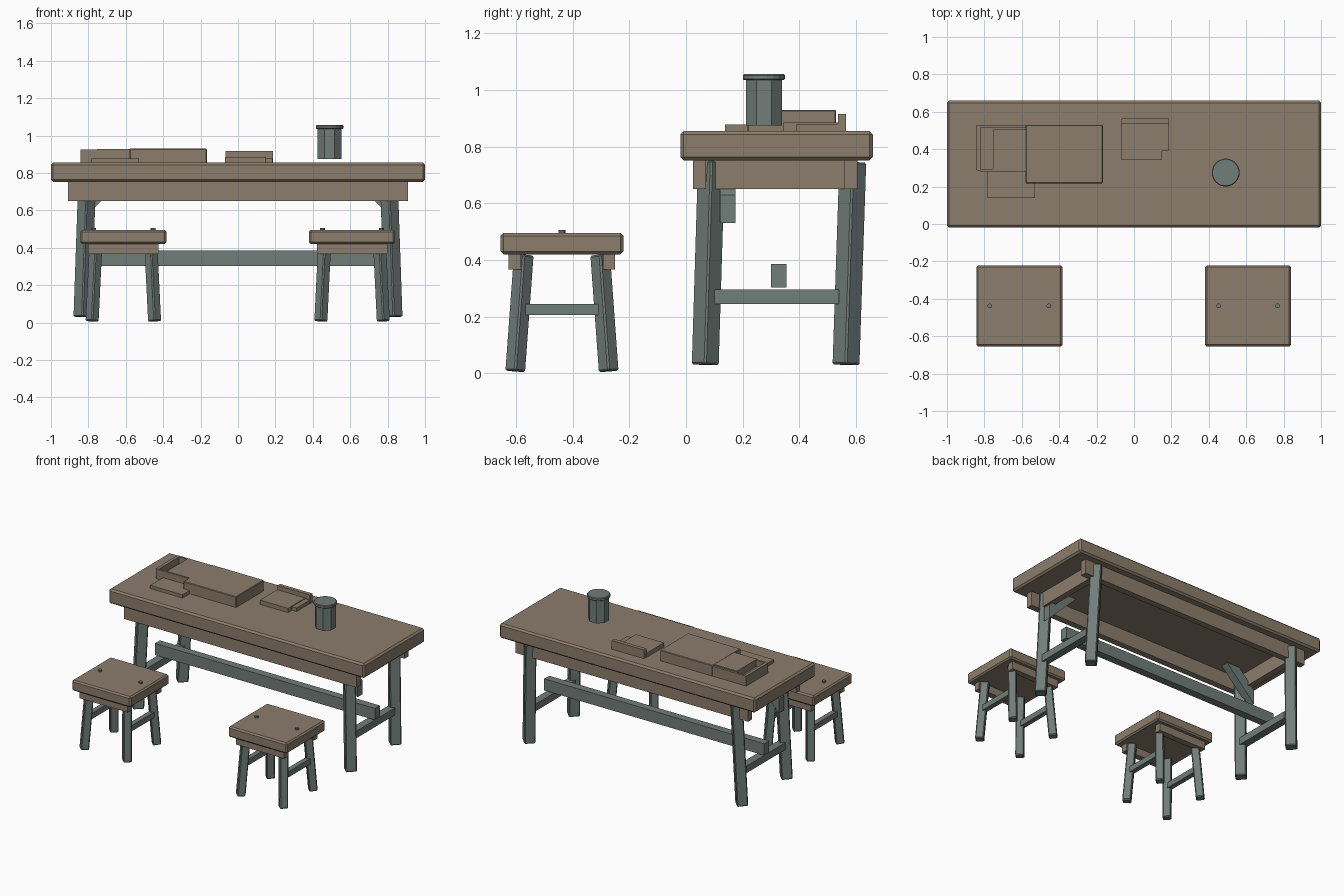
import bpy, bmesh
from math import pi
from mathutils import Vector, Matrix

if "Cube" in bpy.data.objects:
    bpy.data.objects.remove(bpy.data.objects["Cube"], do_unlink=True)


def material(name, rgb):
    mat = bpy.data.materials.new(name)
    mat.use_nodes = True
    color = (*rgb, 1)
    mat.diffuse_color = color
    mat.node_tree.nodes["Principled BSDF"].inputs["Base Color"].default_value = color
    return mat


brown = material("brown_wood", (0.26, 0.205, 0.148))
grey = material("grey_green_wood", (0.165, 0.205, 0.19))


def finish(name, bm, mat, bevel=0):
    bmesh.ops.recalc_face_normals(bm, faces=bm.faces)
    mesh = bpy.data.meshes.new(name)
    bm.to_mesh(mesh)
    bm.free()
    mesh.materials.append(mat)
    obj = bpy.data.objects.new(name, mesh)
    bpy.context.collection.objects.link(obj)
    if bevel:
        mod = obj.modifiers.new("Bevel", "BEVEL")
        mod.width = bevel
        mod.segments = 1
    return obj


def box(name, xs, ys, zs, mat=brown, bevel=0):
    """Axis-aligned block given its x, y and z ranges."""
    bm = bmesh.new()
    size = [abs(r[1] - r[0]) for r in (xs, ys, zs)]
    centre = [(r[0] + r[1]) / 2 for r in (xs, ys, zs)]
    bmesh.ops.create_cube(bm, size=1, matrix=Matrix.Translation(centre) @ Matrix.Diagonal((*size, 1)))
    return finish(name, bm, mat, bevel)


def leg(name, foot, top, side):
    """Leaning square post, turned corner-on to the front."""
    foot, top = Vector(foot), Vector(top)
    axis = top - foot
    turn = Vector((0, 0, 1)).rotation_difference(axis).to_matrix().to_4x4()
    place = Matrix.Translation((foot + top) / 2) @ turn @ Matrix.Rotation(pi / 4, 4, "Z")
    bm = bmesh.new()
    bmesh.ops.create_cube(bm, size=1, matrix=place @ Matrix.Diagonal((side, side, axis.length, 1)))
    return finish(name, bm, grey, 0.006)


def cylinder(name, centre, radius, z0, z1, sides, mat=grey, bevel=0):
    bm = bmesh.new()
    place = Matrix.Translation((*centre, (z0 + z1) / 2)) @ Matrix.Rotation(pi / sides, 4, "Z")
    bmesh.ops.create_cone(bm, cap_ends=True, segments=sides, radius1=radius,
                          radius2=radius, depth=z1 - z0, matrix=place)
    return finish(name, bm, mat, bevel)


def prism_xz(name, outline, y0, y1, mat):
    """Outline in x and z, extruded along y."""
    bm = bmesh.new()
    face = bm.faces.new([bm.verts.new((x, y0, z)) for x, z in outline])
    out = bmesh.ops.extrude_face_region(bm, geom=[face])
    moved = [v for v in out["geom"] if isinstance(v, bmesh.types.BMVert)]
    bmesh.ops.translate(bm, verts=moved, vec=(0, y1 - y0, 0))
    return finish(name, bm, mat)


# Table top and apron
box("table_top", (-1, 1), (-0.02, 0.66), (0.752, 0.855), bevel=0.012)
box("front_apron", (-0.91, 0.91), (0.025, 0.07), (0.65, 0.753))
box("back_apron", (-0.91, 0.91), (0.56, 0.605), (0.65, 0.753))

# Table end frames
for s, end in ((-1, "left"), (1, "right")):
    box(f"{end}_end_apron", (s * 0.80, s * 0.845), (0.07, 0.56), (0.65, 0.753))
    leg(f"{end}_front_leg", (s * 0.832, 0.068, 0.03), (s * 0.807, 0.09, 0.75), 0.073)
    leg(f"{end}_back_leg", (s * 0.832, 0.565, 0.03), (s * 0.807, 0.589, 0.745), 0.073)
    box(f"{end}_stretcher", (s * 0.795, s * 0.85), (0.095, 0.54), (0.245, 0.295), grey)
    prism_xz(f"{end}_brace", [(s * 0.85, 0.53), (s * 0.85, 0.63), (s * 0.73, 0.753), (s * 0.627, 0.753)],
             0.12, 0.175, grey)
box("long_stretcher", (-0.86, 0.86), (0.3, 0.355), (0.303, 0.385), grey)

# Stools
for cx, tag in ((-0.613, "left"), (0.61, "right")):
    cy = -0.438
    box(f"{tag}_stool_seat", (cx - 0.23, cx + 0.23), (cy - 0.217, cy + 0.217), (0.42, 0.495), bevel=0.01)
    for sy, side in ((-1, "front"), (1, "back")):
        box(f"{tag}_stool_{side}_rail", (cx - 0.188, cx + 0.188),
            (cy + sy * 0.145, cy + sy * 0.188), (0.367, 0.421))
        for sx, hand in ((-1, "a"), (1, "b")):
            leg(f"{tag}_stool_{side}_leg_{hand}", (cx + sx * 0.167, cy + sy * 0.165, 0.007),
                (cx + sx * 0.147, cy + sy * 0.135, 0.418), 0.055)
    for sx, hand in ((-1, "a"), (1, "b")):
        box(f"{tag}_stool_stretcher_{hand}", (cx + sx * 0.14, cx + sx * 0.175),
            (cy - 0.14, cy + 0.14), (0.205, 0.245), grey)
        cylinder(f"{tag}_stool_peg_{hand}", (cx + sx * 0.158, cy), 0.013, 0.48, 0.506, 10)

# Large box with an open tray on its end
box("box_body", (-0.58, -0.167), (0.217, 0.53), (0.85, 0.93), bevel=0.004)
box("box_insert", (-0.755, -0.575), (0.283, 0.508), (0.85, 0.929))
box("tray_floor", (-0.83, -0.58), (0.285, 0.525), (0.85, 0.88))
box("tray_back_wall", (-0.842, -0.58), (0.515, 0.53), (0.85, 0.925))
box("tray_end_wall", (-0.842, -0.82), (0.285, 0.53), (0.85, 0.925))
box("tray_front_wall", (-0.82, -0.58), (0.28, 0.295), (0.85, 0.925))
box("loose_plank", (-0.783, -0.53), (0.138, 0.28), (0.85, 0.878))

# Small stack of boards
box("lower_board", (-0.07, 0.15), (0.345, 0.54), (0.85, 0.885))
box("offset_board", (-0.02, 0.185), (0.39, 0.56), (0.85, 0.88))
box("upright_board", (-0.067, 0.187), (0.537, 0.565), (0.85, 0.916))

# Tankard
cylinder("tankard_body", (0.49, 0.275), 0.069, 0.875, 1.04, 8)
cylinder("tankard_rim", (0.49, 0.275), 0.075, 1.035, 1.056, 20, bevel=0.004)
